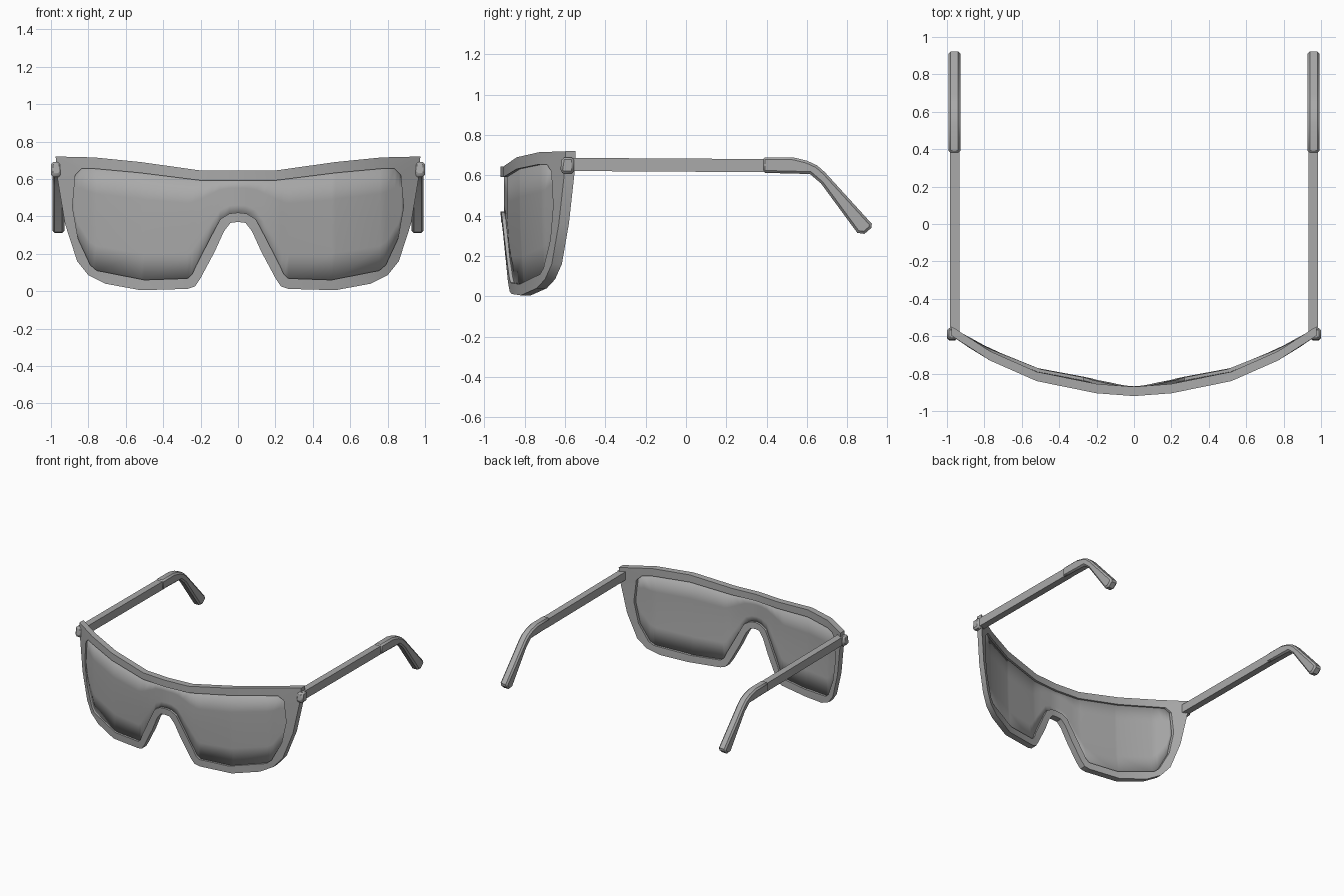
import bpy, bmesh

cube = bpy.data.objects.get("Cube")
if cube:
    bpy.data.objects.remove(cube, do_unlink=True)

grey = bpy.data.materials.new("plain grey")
grey.use_nodes = True
grey.diffuse_color = (0.4, 0.4, 0.4, 1)
grey.node_tree.nodes["Principled BSDF"].inputs["Base Color"].default_value = (0.4, 0.4, 0.4, 1)


def lerp(points, x):
    """Piecewise linear lookup in a list of (x, value)."""
    for (x0, v0), (x1, v1) in zip(points, points[1:]):
        if x <= x1:
            return v0 + (v1 - v0) * (x - x0) / (x1 - x0)
    return points[-1][1]


SWEEP = [(0, -.92), (.2, -.905), (.52, -.84), (.77, -.73), (.9, -.65), (1, -.58)]


def wrap(x, z, depth):
    """Place a front-view point on the curved face of the shield."""
    lean = 0.03 * max(0, 1 - z / 0.4) * (1 - 0.6 * abs(x))
    return (x, lerp(SWEEP, abs(x)) + lean + depth, z)


def finish(name, bm, bevel=0, thickness=0):
    bmesh.ops.recalc_face_normals(bm, faces=bm.faces)
    mesh = bpy.data.meshes.new(name)
    bm.to_mesh(mesh)
    bm.free()
    mesh.materials.append(grey)
    ob = bpy.data.objects.new(name, mesh)
    bpy.context.collection.objects.link(ob)
    if thickness:
        mod = ob.modifiers.new("thickness", "SOLIDIFY")
        mod.thickness, mod.offset = thickness, 0
    if bevel:
        mod = ob.modifiers.new("bevel", "BEVEL")
        mod.width, mod.segments = bevel, 1
        mod.limit_method, mod.angle_limit = "ANGLE", 0.9
    bpy.ops.object.select_all(action="DESELECT")
    ob.select_set(True)
    bpy.context.view_layer.objects.active = ob
    bpy.ops.object.shade_smooth_by_angle()
    return ob


def mirror_loop(half):
    """Half outline from top centre to nose, closed on the other side."""
    return half + [(-x, z) for x, z in reversed(half[1:-1])]


# Matching outer and inner half outlines of the frame
outer = [(0, .645), (.2, .645), (.52, .69), (.77, .715), (.975, .72), (.965, .6),
         (.925, .36), (.86, .16), (.8, .085), (.71, .04), (.52, .005), (.27, .012),
         (.23, .025), (.2, .07), (.125, .21), (.075, .32), (.04, .365), (0, .37)]
inner = [(0, .592), (.2, .592), (.52, .632), (.77, .655), (.835, .655), (.87, .62),
         (.885, .45), (.855, .28), (.79, .14), (.755, .11), (.5, .06), (.27, .068),
         (.245, .09), (.225, .135), (.14, .3), (.095, .385), (.045, .415), (0, .42)]

# Frame ring
bm = bmesh.new()
rings = [[bm.verts.new(wrap(x, z, depth)) for x, z in mirror_loop(half)]
         for half, depth in ((outer, 0), (inner, 0), (inner, .05), (outer, .05))]
count = len(rings[0])
for r in range(4):
    a, b = rings[r], rings[(r + 1) % 4]
    for i in range(count):
        j = (i + 1) % count
        bm.faces.new((a[i], a[j], b[j], b[i]))
finish("frame", bm)

# Shield lens, vertical strips reaching slightly into the frame
upper = inner[:7]
lower = inner[:5:-1]
half_xs = sorted({x for x, z in inner})
xs = [-x for x in reversed(half_xs[1:])] + half_xs
bm = bmesh.new()
columns = []
for x in xs:
    lo, hi = lerp(lower, abs(x)) - .006, lerp(upper, abs(x)) + .006
    columns.append([bm.verts.new(wrap(x, lo + (hi - lo) * t / 4, .025)) for t in range(5)])
for a, b in zip(columns, columns[1:]):
    for k in range(4):
        bm.faces.new((a[k], b[k], b[k + 1], a[k + 1]))
finish("lens", bm, thickness=.016)


def side_prism(name, profile, x0, x1, bevel):
    """Extrude a side-view (y, z) outline between two x positions."""
    bm = bmesh.new()
    a = [bm.verts.new((x0, y, z)) for y, z in profile]
    b = [bm.verts.new((x1, y, z)) for y, z in profile]
    bm.faces.new(a)
    bm.faces.new(b[::-1])
    for i in range(len(a)):
        j = (i + 1) % len(a)
        bm.faces.new((a[i], b[i], b[j], a[j]))
    finish(name, bm, bevel)


arm = [(-.58, .622), (-.58, .687), (.42, .681), (.42, .616)]
tip = [(.38, .69), (.53, .69), (.6, .673), (.65, .65), (.69, .615), (.922, .36),
       (.92, .34), (.885, .31), (.85, .315), (.67, .56), (.615, .607), (.38, .613)]
hinge = [(-.625, .62), (-.615, .69), (-.555, .69), (-.555, .61), (-.61, .61)]

# Temple arms, ear tips and hinges
for side, s in (("left", 1), ("right", -1)):
    side_prism(side + "_temple_arm", arm, s * .933, s * .985, 0)
    side_prism(side + "_ear_tip", tip, s * .928, s * .992, .012)
    side_prism(side + "_hinge", hinge, s * .945, s * 1.0, .012)
